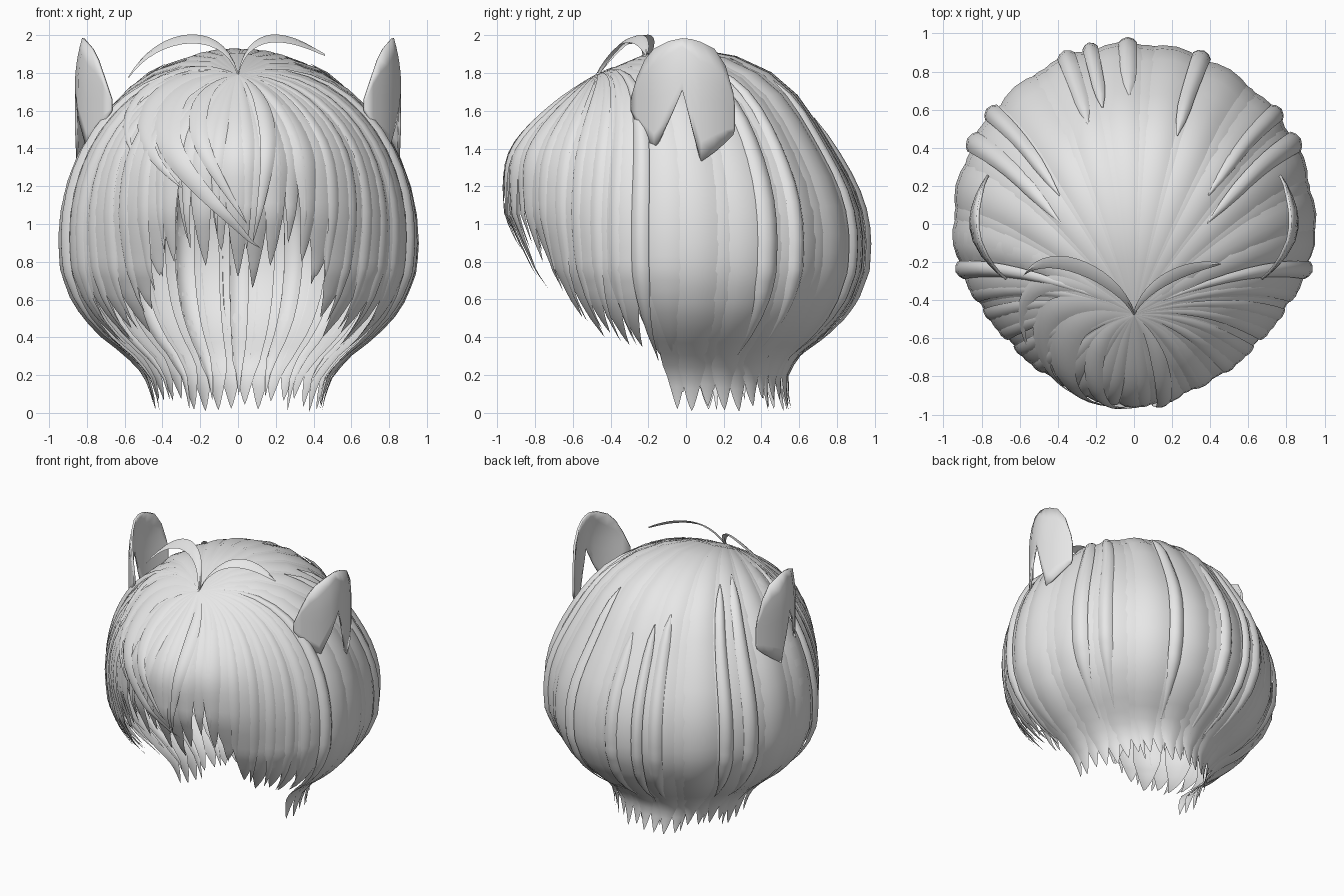
import bpy, math, random
from mathutils import Vector

if "Cube" in bpy.data.objects:
    bpy.data.objects.remove(bpy.data.objects["Cube"])
random.seed(4)

grey = bpy.data.materials.new("light_grey")
grey.diffuse_color = (0.8, 0.8, 0.8, 1)
grey.use_nodes = True
grey.node_tree.nodes["Principled BSDF"].inputs["Base Color"].default_value = grey.diffuse_color

# lower silhouette of the hair: (height, radius)
PROFILE = [(0.9, .945), (0.75, .935), (0.6, .88), (0.5, .815), (0.4, .72),
           (0.3, .59), (0.2, .50), (0.1, .465), (0.0, .445), (-.1, .44)]


def lerp_table(table, x):
    for (a, ra), (b, rb) in zip(table, table[1:]):
        if min(a, b) <= x <= max(a, b):
            return ra + (rb - ra) * (x - a) / (b - a)
    return table[-1][1]


def surf(phi, v, scale):
    """Hair surface: phi = direction (0 front), v = 0 crown, 1 equator, 2 floor."""
    sc = 1 + (scale - 1) * min(1, v * 3)
    sx, sy = math.sin(phi), -math.cos(phi)
    if v < 1:
        a = math.sin(v * math.pi / 2)
        x, y = a * sx, a * sy - 0.5 * (1 - a) ** 1.5
        z = 0.9 + 1.03 * (1 + (sc - 1) * .5) * math.sqrt(max(0, 1 - x * x - y * y))
        x, y = x * .945, y * .945
    else:
        z = 0.9 * (2 - v)
        r = lerp_table(PROFILE, z)
        x, y = r * sx, r * sy
    front, back = max(0, -sy) ** 4, max(0, sy)
    m = 1 + front * (0.12 * math.exp(-((z - 1.42) / .27) ** 2) - .42 * max(0, 1.05 - z))
    m -= 0.08 * back * math.exp(-((z - 1.5) / .3) ** 2) * min(1, v * 2)
    if sy < 0:                              # flatter front corners
        m -= .055 * math.sin(2 * phi) ** 2 * min(1, v * v)
    y += 0.12 * back * max(0, .3 - z) / .3
    return Vector((x * m * sc, y * m * sc, z))


def make(name, verts, faces, smooth=50):
    me = bpy.data.meshes.new(name)
    me.from_pydata(verts, [], faces)
    me.materials.append(grey)
    ob = bpy.data.objects.new(name, me)
    bpy.context.collection.objects.link(ob)
    bpy.ops.object.select_all(action='DESELECT')
    ob.select_set(True)
    bpy.context.view_layer.objects.active = ob
    bpy.ops.object.shade_smooth_by_angle(angle=math.radians(smooth))
    return ob


def grid_faces(rows, cols, base=0):
    return [(base + i * cols + c, base + (i + 1) * cols + c,
             base + (i + 1) * cols + c + 1, base + i * cols + c + 1)
            for i in range(rows - 1) for c in range(cols - 1)]


class Locks:
    """Collects many tapered hair locks into one object."""
    def __init__(self, name):
        self.name, self.verts, self.faces = name, [], []

    def add(self, deg, z_end, half, scale=1, bulge=.02, drift=0, taper=.15, start=0):
        v_end = 2 - z_end / .9 if z_end < .9 else 1 - math.asin((z_end - .9) / 1.03) / (math.pi / 2)
        rows, base = 25, len(self.verts)
        for i in range(rows):
            s = i / (rows - 1)
            s = 1 - (1 - s) ** 1.3          # denser rows near the tip
            v = start + (v_end - start) * s
            w = half * min(1, (max(0, 1 - s) / taper) ** .8)
            if start:
                w *= min(1, .1 + math.sqrt(s / .12))
            mid = deg + drift * s * s
            for c in (-1, -.6, 0, .6, 1):
                b = bulge * (1 - c * c) * min(1, v * 2) * w / half
                self.verts.append(surf(math.radians(mid + w * c), v, scale + b))
        self.faces += grid_faces(rows, 5, base)

    def build(self):
        make(self.name, self.verts, self.faces)


R = random.uniform

# back hair: overlapping locks falling to the neck
back = Locks("back_hair")
for k in range(22):
    back.add(84 + 9.14 * k, R(0, .08), 7.5, .98 + .015 * (k % 2), taper=.13)
for k in range(11):
    back.add(88 + 18.3 * k, R(0, .14), 3.2, .972, taper=.14)
back.build()

# side hair: shorter locks framing the face
side = Locks("side_hair")
EDGE = [(30, .70), (36, .57), (45, .43), (60, .37), (75, .30), (90, .26)]
for sgn in (-1, 1):
    for k in range(8):
        d = 31 + 7.5 * k
        side.add(sgn * d, lerp_table(EDGE, d) + R(-.03, .06), 6.5, .98 + .015 * (k % 2), taper=.26)
    for k in range(5):
        d = 34 + 8 * k
        side.add(sgn * d, lerp_table(EDGE, d) + R(-.02, .1), 2.6, 1.005, .012, taper=.3)
side.build()

# fringe over the forehead
fringe = Locks("fringe")
for k, z in enumerate((.72, .8, .92, .78, .86, .72, .66, .78, .9, .8, .68)):
    fringe.add(-30 + 6 * k, z, 5, .975 + .012 * (k % 2), taper=.38)
for k in range(6):
    fringe.add(-27 + 10 * k, R(.8, 1.0), 3, .995, .012, taper=.45)
fringe.build()

# curved locks sweeping across the fringe
sweep = Locks("swept_locks")
for deg, z, half, drift in ((-45, .87, 8, 53), (-62, 1.2, 8, 44), (-82, 1.36, 6, 45),
                            (-25, 1.0, 5, 28), (14, .9, 4, -9)):
    sweep.add(deg, z, half, 1.01, .02, drift, taper=.6)
sweep.build()

# raised outer locks on sides and back
outer = Locks("outer_locks")
for deg, z, half, start in ((-75, .27, 3, .1), (75, .27, 3, .1), (-117, .3, 3.5, .3),
                            (117, .3, 3.5, .3), (-128, .34, 3, .35), (128, .34, 3, .35),
                            (-158, .3, 3, .5), (-166, .26, 2.5, .55), (158, .28, 3, .45),
                            (182, .25, 3, .6)):
    outer.add(deg, z, half, 1.012, .03, taper=.3, start=start)
outer.build()


# two antenna locks springing from the crown
def antenna(name, pts, width):
    verts, n = [], 16
    p = [Vector(q) for q in pts]
    for i in range(n):
        t = i / (n - 1)
        q = p[0] * (1 - t) ** 3 + p[1] * 3 * t * (1 - t) ** 2 + p[2] * 3 * t * t * (1 - t) + p[3] * t ** 3
        w = width * math.sin(math.pi * (.08 + .92 * t)) ** .7 if t < 1 else 0
        for c in (-1, 0, 1):
            verts.append(q + Vector((0, c * w, c * w * .6 + .01 * (1 - abs(c)))))
    make(name, verts, grid_faces(n, 3))


antenna("antenna_lock_right", ((0, -.47, 1.79), (.06, -.3, 2.07), (.3, -.21, 1.99), (.46, -.21, 1.89)), .035)
antenna("antenna_lock_left", ((0, -.47, 1.79), (-.08, -.27, 2.08), (-.45, -.1, 2.01), (-.58, -.27, 1.77)), .04)

# ears: thin curved petals with a notch below; (y, top, bottom)
EAR = [(-.295, 1.66, 1.60), (-.26, 1.78, 1.53), (-.22, 1.87, 1.46), (-.17, 1.93, 1.39),
       (-.09, 1.97, 1.56), (-.02, 1.985, 1.71), (.03, 1.98, 1.52), (.08, 1.965, 1.33),
       (.15, 1.93, 1.38), (.21, 1.84, 1.43), (.25, 1.70, 1.47), (.26, 1.62, 1.50)]
for sgn, label in ((1, "right"), (-1, "left")):
    verts = []
    for i in range(7):
        t = i / 6
        for y, top, bot in EAR:
            z = top + (bot - top) * t
            x = .865 - (2.2 if y < 0 else 1.4) * y * y - .55 * max(0, z - 1.72) ** 2
            verts.append((sgn * x, y, z))
    faces = grid_faces(7, len(EAR))
    if sgn < 0:
        faces = [f[::-1] for f in faces]
    ear = make("ear_" + label, verts, faces)
    sol = ear.modifiers.new("thickness", 'SOLIDIFY')
    sol.thickness = .015
